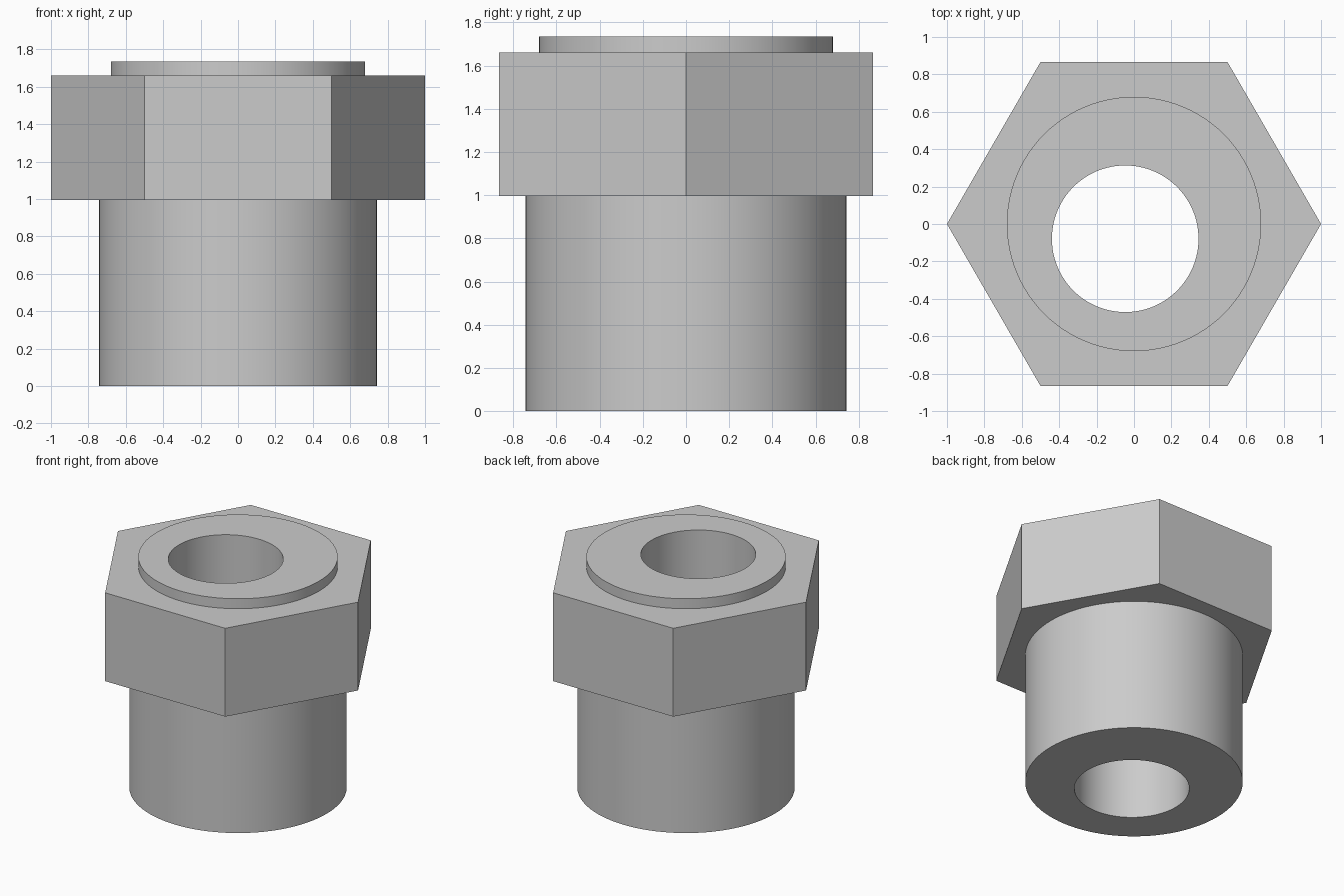
import bpy
import math

default_cube = bpy.data.objects.get("Cube")
if default_cube:
    bpy.data.objects.remove(default_cube, do_unlink=True)

# Plain grey metal
metal = bpy.data.materials.new("grey metal")
metal.use_nodes = True
colour = (0.6, 0.6, 0.6, 1)
metal.diffuse_color = colour
metal.node_tree.nodes["Principled BSDF"].inputs["Base Color"].default_value = colour


def prism(name, sides, radius, bottom, top, x=0, y=0):
    """Upright prism between two heights."""
    bpy.ops.mesh.primitive_cylinder_add(
        vertices=sides, radius=radius, depth=top - bottom,
        location=(x, y, (bottom + top) / 2))
    obj = bpy.context.object
    obj.name = name
    obj.data.materials.append(metal)
    return obj


def combine(body, other, operation):
    """Apply a boolean to the body and discard the helper."""
    mod = body.modifiers.new(other.name, 'BOOLEAN')
    mod.object = other
    mod.operation = operation
    mod.solver = 'EXACT'
    bpy.context.view_layer.objects.active = body
    bpy.ops.object.modifier_apply(modifier=mod.name)
    bpy.data.objects.remove(other, do_unlink=True)


# Hexagonal head with corners on the x axis
body = prism("hex_head_bushing", 6, 1, 0.995, 1.66)
body.rotation_euler.z = math.radians(30)
bpy.ops.object.select_all(action='DESELECT')
body.select_set(True)
bpy.context.view_layer.objects.active = body
bpy.ops.object.transform_apply(location=True, rotation=True, scale=True)

# Round shank below and low collar above
combine(body, prism("shank", 96, 0.742, 0, 1.2), 'UNION')
combine(body, prism("collar", 96, 0.68, 1.4, 1.735), 'UNION')

# Off-centre through bore
combine(body, prism("bore", 96, 0.392, -0.2, 2, -0.047, -0.079), 'DIFFERENCE')

# Smooth round walls, crisp edges
bpy.ops.object.select_all(action='DESELECT')
body.select_set(True)
bpy.context.view_layer.objects.active = body
bpy.ops.object.shade_smooth_by_angle(angle=math.radians(30))
